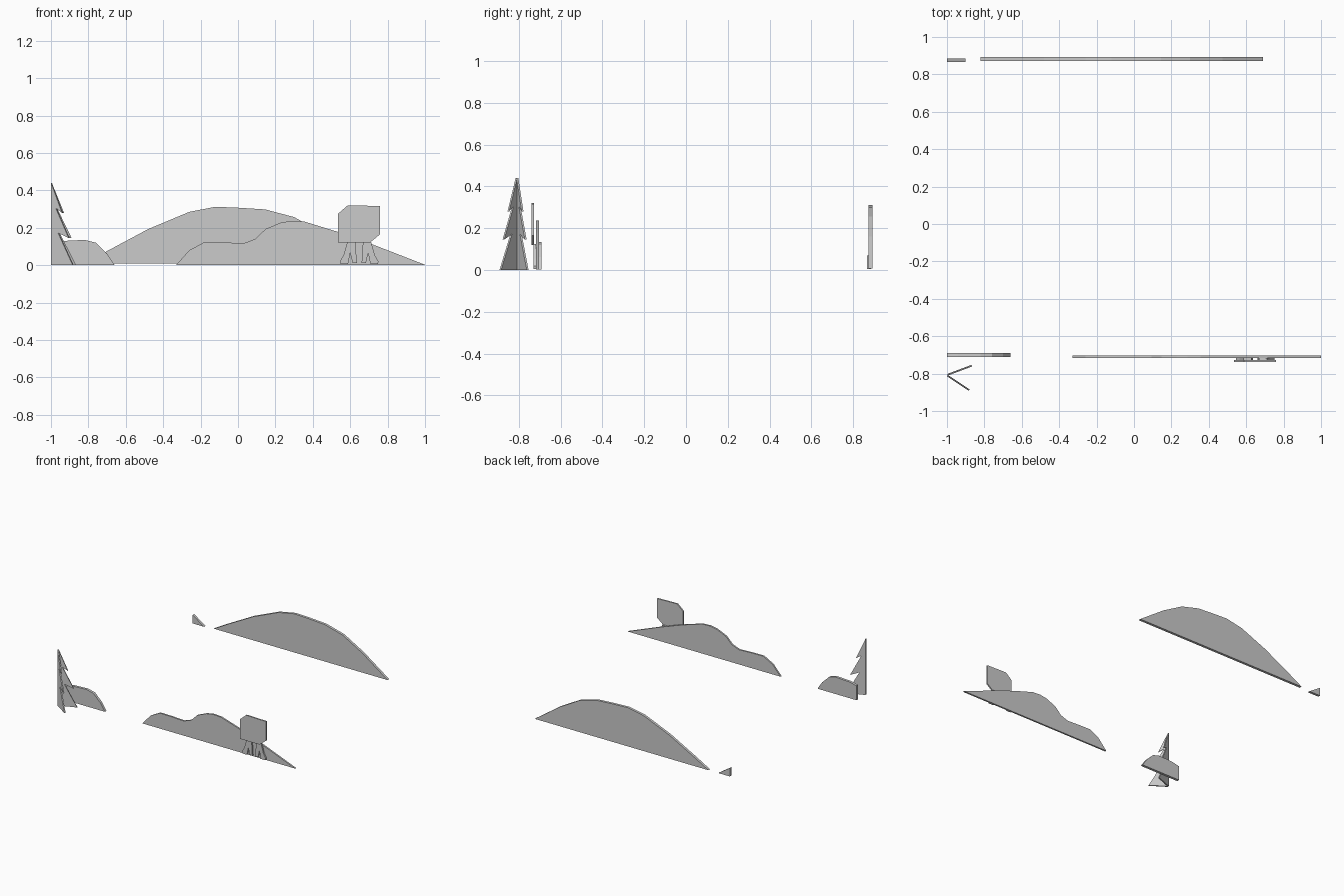
import bpy, bmesh
from mathutils import Vector

if "Cube" in bpy.data.objects:
    bpy.data.objects.remove(bpy.data.objects["Cube"])


def board(name, pts, origin, along, thick):
    """Flat cut-out: profile (u, z) along a ground direction, given thickness."""
    d = Vector((along[0], along[1], 0)).normalized()
    n = Vector((-d.y, d.x, 0))
    bm = bmesh.new()
    vs = [bm.verts.new(Vector(origin) + d * u + Vector((0, 0, z)) - n * thick / 2)
          for u, z in pts]
    face = bm.faces.new(vs)
    ext = bmesh.ops.extrude_face_region(bm, geom=[face])
    moved = [g for g in ext["geom"] if isinstance(g, bmesh.types.BMVert)]
    bmesh.ops.translate(bm, verts=moved, vec=n * thick)
    bmesh.ops.recalc_face_normals(bm, faces=bm.faces)
    me = bpy.data.meshes.new(name)
    bm.to_mesh(me)
    bm.free()
    ob = bpy.data.objects.new(name, me)
    bpy.context.collection.objects.link(ob)
    return ob


def front_board(name, pts, y0, y1):
    return board(name, pts, (0, (y0 + y1) / 2, 0), (1, 0), y1 - y0)


# Back hills
front_board("back_hill", [(-.82, .008), (-.71, .07), (-.48, .193), (-.26, .285),
            (-.12, .312), (0, .307), (.145, .298), (.30, .257), (.473, .16),
            (.69, .008)], .872, .892)
front_board("back_hill_end", [(-1, .004), (-1, .07), (-.90, .004)], .865, .884)

# Front hill and left mound
front_board("front_hill", [(-.33, .002), (-.26, .08), (-.18, .123), (-.09, .122),
            (.03, .117), (.093, .14), (.147, .193), (.227, .227), (.286, .237),
            (.355, .233), (.527, .18), (.714, .113), (1, .002)], -.717, -.704)
front_board("left_mound", [(-1, .002), (-1, .115), (-.94, .129), (-.82, .135),
            (-.76, .12), (-.70, .062), (-.66, .002)], -.71, -.69)

# Tree: two half-tree boards meeting in a V
half_tree = [(0, 0), (0, .44), (.07, .28), (.03, .305), (.113, .145),
             (.045, .172), (.139, 0)]
for name, along, y in (("tree_front_half", (.12, -.08), -.811),
                       ("tree_back_half", (.128, .048), -.806)):
    board(name, half_tree, (-.997, y, 0), along, .009)

# Panel with two clipped corners, standing on mirrored legs
front_board("panel", [(.535, .12), (.535, .275), (.587, .32), (.76, .316),
            (.76, .165), (.705, .12)], -.739, -.728)
leg = [(.585, .125), (.565, .055), (.545, .02), (.548, .005), (.588, .005),
       (.600, .065), (.612, .012), (.635, .012), (.628, .125)]
front_board("left_leg", leg, -.729, -.717)
front_board("right_leg", [(1.296 - x, z) for x, z in leg], -.729, -.717)
